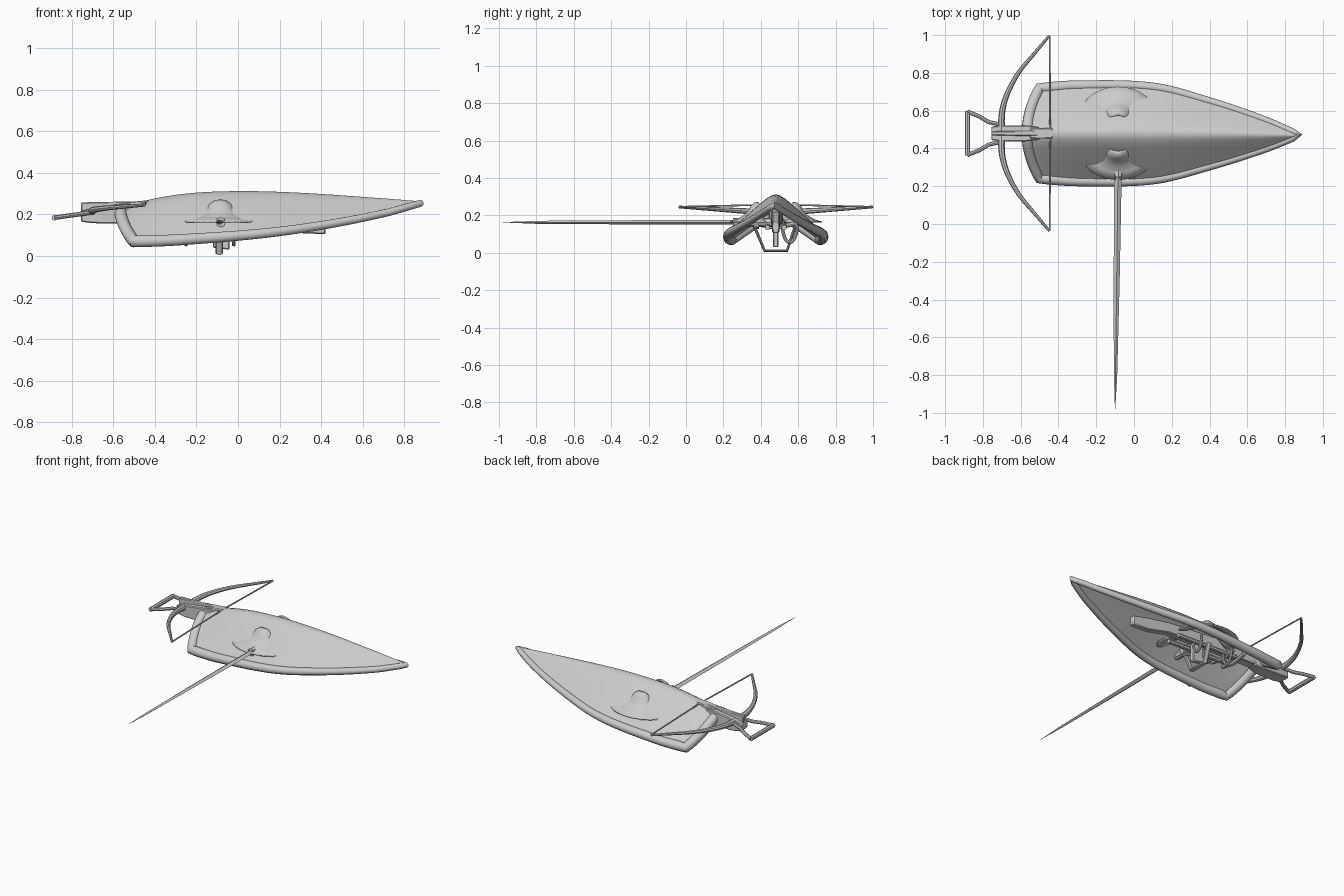
import bpy, bmesh, math
from mathutils import Vector

if "Cube" in bpy.data.objects:
    bpy.data.objects.remove(bpy.data.objects["Cube"])

C = 0.48  # y of the shield's centre line
grey = bpy.data.materials.new("plain grey")
grey.diffuse_color = (0.6, 0.6, 0.6, 1)
grey.use_nodes = True
grey.node_tree.nodes["Principled BSDF"].inputs["Base Color"].default_value = grey.diffuse_color


def finish(ob, angle=40):
    bpy.ops.object.select_all(action='DESELECT')
    ob.select_set(True)
    bpy.context.view_layer.objects.active = ob
    if ob.type == 'CURVE':
        bpy.ops.object.convert(target='MESH')
        ob = bpy.context.object
    ob.data.materials.clear()
    ob.data.materials.append(grey)
    bpy.ops.object.shade_smooth_by_angle(angle=math.radians(angle))
    return ob


def grid(name, rows):
    """Surface through rows of points."""
    bm = bmesh.new()
    vs = [[bm.verts.new(p) for p in r] for r in rows]
    for a, b in zip(vs, vs[1:]):
        for i in range(len(a) - 1):
            bm.faces.new((a[i], a[i + 1], b[i + 1], b[i]))
    bmesh.ops.remove_doubles(bm, verts=bm.verts, dist=0.0002)
    bmesh.ops.recalc_face_normals(bm, faces=bm.faces)
    me = bpy.data.meshes.new(name)
    bm.to_mesh(me)
    bm.free()
    ob = bpy.data.objects.new(name, me)
    bpy.context.collection.objects.link(ob)
    return ob


def tube(name, pts, radius, radii=None, cyclic=False, res=2):
    cu = bpy.data.curves.new(name, 'CURVE')
    cu.dimensions = '3D'
    cu.bevel_depth = radius
    cu.bevel_resolution = res
    cu.use_fill_caps = True
    sp = cu.splines.new('POLY')
    sp.points.add(len(pts) - 1)
    for i, p in enumerate(pts):
        sp.points[i].co = (*p, 1)
        sp.points[i].radius = radii[i] if radii else 1
    sp.use_cyclic_u = cyclic
    ob = bpy.data.objects.new(name, cu)
    bpy.context.collection.objects.link(ob)
    return finish(ob)


def beam(name, sections):
    """Box lofted through (x, half width, z low, z high) sections."""
    bm = bmesh.new()
    loops = [[bm.verts.new((x, C + s * h, z)) for s, z in
              ((-1, lo), (1, lo), (1, hi), (-1, hi))] for x, h, lo, hi in sections]
    for a, b in zip(loops, loops[1:]):
        for i in range(4):
            bm.faces.new((a[i], a[(i + 1) % 4], b[(i + 1) % 4], b[i]))
    bm.faces.new(loops[0])
    bm.faces.new(loops[-1])
    bmesh.ops.recalc_face_normals(bm, faces=bm.faces)
    me = bpy.data.meshes.new(name)
    bm.to_mesh(me)
    bm.free()
    ob = bpy.data.objects.new(name, me)
    bpy.context.collection.objects.link(ob)
    m = ob.modifiers.new("bevel", 'BEVEL')
    m.width = 0.005
    return finish(ob)


def curve(table, x):
    """Smooth lookup in a table of (x, value)."""
    x = min(max(x, table[0][0]), table[-1][0])
    n = len(table)

    def slope(i):
        a, b = table[max(i - 1, 0)], table[min(i + 1, n - 1)]
        return (b[1] - a[1]) / (b[0] - a[0])
    i = max(k for k in range(n - 1) if table[k][0] <= x)
    (x0, y0), (x1, y1) = table[i], table[i + 1]
    h = x1 - x0
    t = (x - x0) / h
    return ((1 + 2 * t) * (1 - t) ** 2 * y0 + t * (1 - t) ** 2 * h * slope(i)
            + t * t * (3 - 2 * t) * y1 + t * t * (t - 1) * h * slope(i + 1))


# Shield: ridged leaf-shaped shell
WIDTH = [(-0.5, 0.237), (-0.3, 0.252), (0.1, 0.245), (0.4, 0.172), (0.7, 0.075), (0.875, 0.003)]
EDGE = [(-0.5, 0.07), (-0.3, 0.077), (0.1, 0.107), (0.4, 0.147), (0.7, 0.205), (0.875, 0.253)]
RIDGE = [(-0.565, 0.215), (-0.45, 0.258), (-0.25, 0.293), (0, 0.305), (0.3, 0.297),
         (0.7, 0.27), (0.875, 0.256)]


def shield_point(u, v):
    xe, xr = -0.5 + 1.375 * u, -0.565 + 1.44 * u
    f = (math.sqrt(v * v + 0.02) - 0.1414) / (1.00995 - 0.1414)
    r, e = curve(RIDGE, xr), curve(EDGE, xe)
    y = C + v * curve(WIDTH, xe) - 0.01 * u ** 3
    return (xr + (xe - xr) * v * v, y, r + (e - r) * f)


NU, NV = 40, 24
vals = [-1 + 2 * j / NV for j in range(NV + 1)]
shield = grid("shield_shell", [[shield_point(i / NU, v) for v in vals] for i in range(NU + 1)])
sol = shield.modifiers.new("thickness", 'SOLIDIFY')
sol.thickness = 0.014
sol.offset = 0
finish(shield, 60)

# Rolled rim round the shield
path = [(0, v) for v in vals] + [(i / NU, 1) for i in range(1, NU + 1)]
path += [(i / NU, -1) for i in range(NU - 1, 0, -1)]
tube("shield_rim", [shield_point(*p) for p in path], 0.03,
     [1 - 0.42 * p[0] for p in path], True, 3)

# Hat-shaped hoods over the two side openings
PROFILE = [(1, .167), (.75, .178), (.5, .2), (.34, .225), (.26, .25), (.13, .268), (0, .272)]
for side, label in ((-1, "front"), (1, "back")):
    rows = []
    for r, z in PROFILE:
        rows.append([(-0.085 + 0.2 * r * math.cos(a), C + side * (0.095 + 0.152 * r * math.sin(a)), z)
                     for a in [-0.3 + (math.pi + 0.6) * k / 24 for k in range(25)]])
    hood = grid(label + "_hood", rows)
    s = hood.modifiers.new("thickness", 'SOLIDIFY')
    s.thickness = 0.006
    finish(hood, 50)

# Long blade through the front hood, diamond section
SECTIONS = [(0.27, .02, .013), (-0.3, .016, .011), (-0.8, .009, .008), (-0.98, .0008, .0008)]
finish(grid("long_blade", [[(-0.085 - 0.012 * (0.27 - y) + w * dx, y, 0.163 + h * dz)
                            for dx, dz in ((1, 0), (0, 1), (-1, 0), (0, -1), (1, 0))]
                           for y, w, h in SECTIONS]), 20)
tube("blade_mount", [(-0.083, 0.25, .163), (-0.083, 0.46, .163)], 0.024)
tube("blade_collar", [(-0.083, 0.36, .163), (-0.083, 0.39, .163)], 0.036)

# Crossbow stock under the ridge, with head and nut
beam("crossbow_head", [(-0.755, .036, .165, .215), (-0.7, .042, .158, .232),
                       (-0.57, .042, .155, .25), (-0.5, .032, .165, .25)])
beam("crossbow_stock", [(-0.57, .03, .17, .225), (-0.2, .026, .16, .24),
                        (0.15, .022, .145, .215), (0.3, .02, .11, .19), (0.42, .018, .105, .165)])
beam("bolt_rail", [(-0.755, .012, .2, .258), (-0.44, .014, .23, .264)])
beam("string_nut", [(-0.55, .028, .235, .258), (-0.43, .028, .24, .268)])

# Bow limbs and string
HALF = [(0, -.7), (.1, -.7), (.2, -.675), (.32, -.612), (.42, -.53), (.517, -.448)]
steps = [-0.517 + 1.034 * k / 32 for k in range(33)]
tube("bow_limbs", [(curve(HALF, abs(d)), C + d, .213 + .032 * abs(d) / .517) for d in steps],
     0.019, [1 - 0.62 * abs(d) / .517 for d in steps])
tube("bow_string", [(-.446, C - .517, .246), (-.444, C, .258), (-.446, C + .517, .246)], 0.0045)

# Foot stirrup
for s in (-1, 1):
    tube("stirrup_arm", [(-.69, C + s * .042, .213), (-.77, C + s * .06, .2),
                         (-.82, C + s * .09, .193), (-.882, C + s * .115, .184)], 0.011)
tube("stirrup_bar", [(-.882, C - .117, .184), (-.882, C + .117, .184)], 0.014)

# Hand loop, grip and straps on the inside
loop = tube("hand_loop", [(-.09, C - .11, .13), (-.09, C - .06, .012),
                          (-.09, C + .06, .012), (-.09, C + .1, .13)], 0.008)
for v in loop.data.vertices:  # widen into a flat band
    v.co.x = -.09 + (v.co.x + .09) * 2.2
beam("trigger_grip", [(-.12, .015, .04, .17), (-.04, .015, .03, .17)])
for x in (-.25, -.02):
    arc = [math.pi * k / 10 for k in range(11)]
    tube("arm_strap", [(x, C + .075 + .04 * math.cos(a), .15 - .095 * math.sin(a))
                       for a in arc], 0.009)
for s in (-1, 1):
    tube("support_rod", [(-.34, C + s * .045, .15), (.1, C + s * .045, .135)], 0.014)
for x in (-.36, -.28):
    tube("cross_bracket", [(x, C - .1, .155), (x, C, .135), (x, C + .1, .155)], 0.013)
